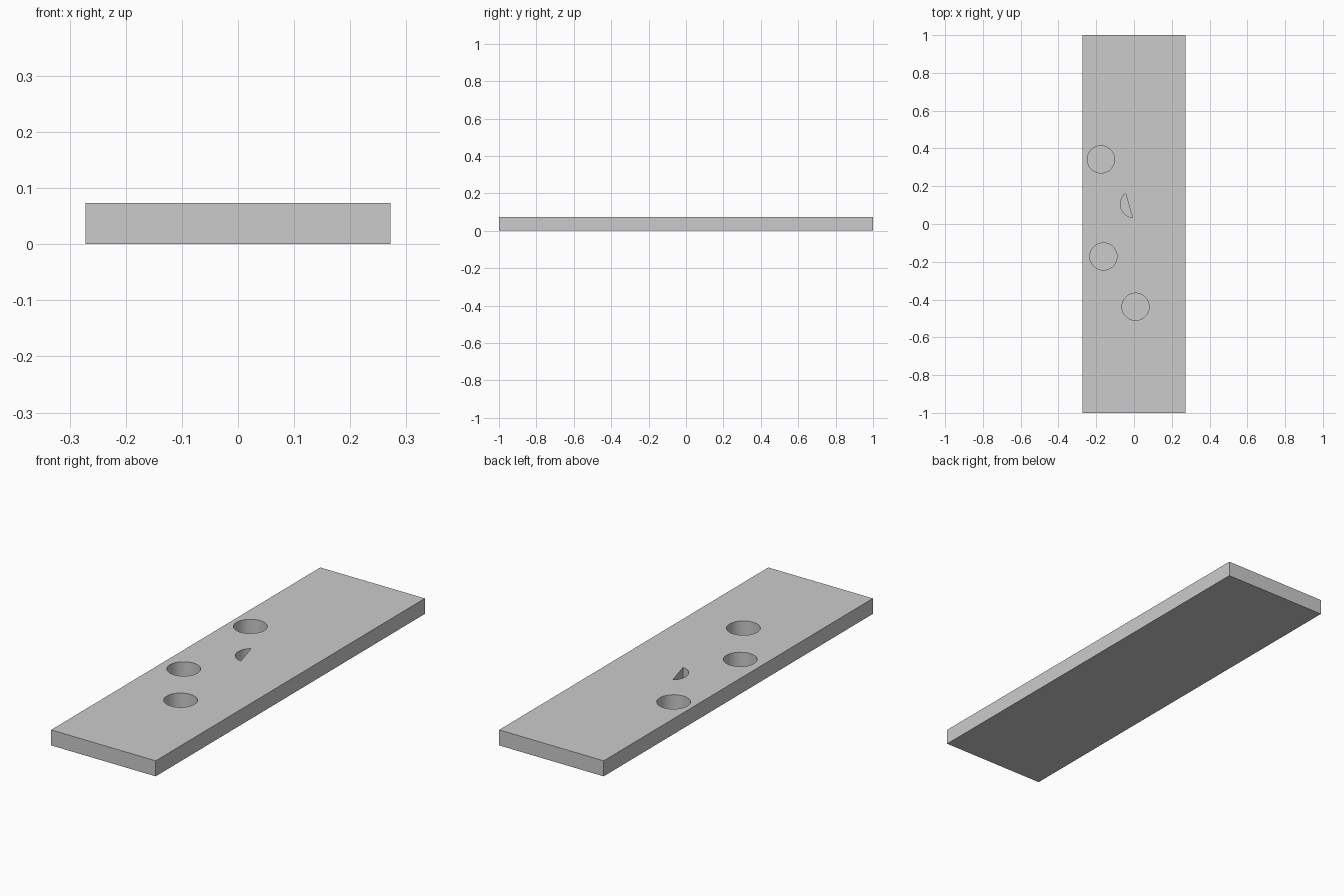
import bpy, bmesh, math

if "Cube" in bpy.data.objects:
    bpy.data.objects.remove(bpy.data.objects["Cube"])

HALF_X, HALF_Y, THICK = 0.272, 1.0, 0.073
FLOOR, RADIUS = 0.004, 0.072


def cutter(name, outline):
    """Vertical prism from the pocket floor to above the plate."""
    bm = bmesh.new()
    face = bm.faces.new([bm.verts.new((x, y, FLOOR)) for x, y in outline])
    ext = bmesh.ops.extrude_face_region(bm, geom=[face])
    verts = [v for v in ext["geom"] if isinstance(v, bmesh.types.BMVert)]
    bmesh.ops.translate(bm, verts=verts, vec=(0, 0, 0.12))
    bmesh.ops.recalc_face_normals(bm, faces=bm.faces)
    me = bpy.data.meshes.new(name)
    bm.to_mesh(me)
    bm.free()
    ob = bpy.data.objects.new(name, me)
    bpy.context.collection.objects.link(ob)
    ob.hide_render = True
    return ob


def arc(cx, cy, start, sweep, steps):
    return [(cx + RADIUS * math.cos(start + sweep * i / steps),
             cy + RADIUS * math.sin(start + sweep * i / steps)) for i in range(steps)]


# Plate
bpy.ops.mesh.primitive_cube_add(size=1, location=(0, 0, THICK / 2))
plate = bpy.context.object
plate.name = "plate"
plate.scale = (2 * HALF_X, 2 * HALF_Y, THICK)
bpy.ops.object.transform_apply(location=True, scale=True)

# Three round pockets
cutters = [cutter("round_pocket", arc(x, y, 0, 2 * math.pi, 64))
           for x, y in ((-0.175, 0.342), (-0.162, -0.172), (0.008, -0.438))]

# Pocket shaped like a circle segment, cut off by a slanted chord
start = math.atan2(0.057, -0.045)
end = math.atan2(-0.071, -0.008) + 2 * math.pi
steps = 24
cutters.append(cutter("segment_pocket",
                      arc(0, 0.105, start, (end - start) * (steps + 1) / steps, steps + 1)))

# Cut the pockets and drop the helpers
for c in cutters:
    mod = plate.modifiers.new("pocket", "BOOLEAN")
    mod.operation, mod.solver, mod.object = "DIFFERENCE", "EXACT", c
    bpy.ops.object.modifier_apply(modifier=mod.name)
    bpy.data.objects.remove(c)

bpy.ops.object.shade_smooth_by_angle(angle=math.radians(30))
